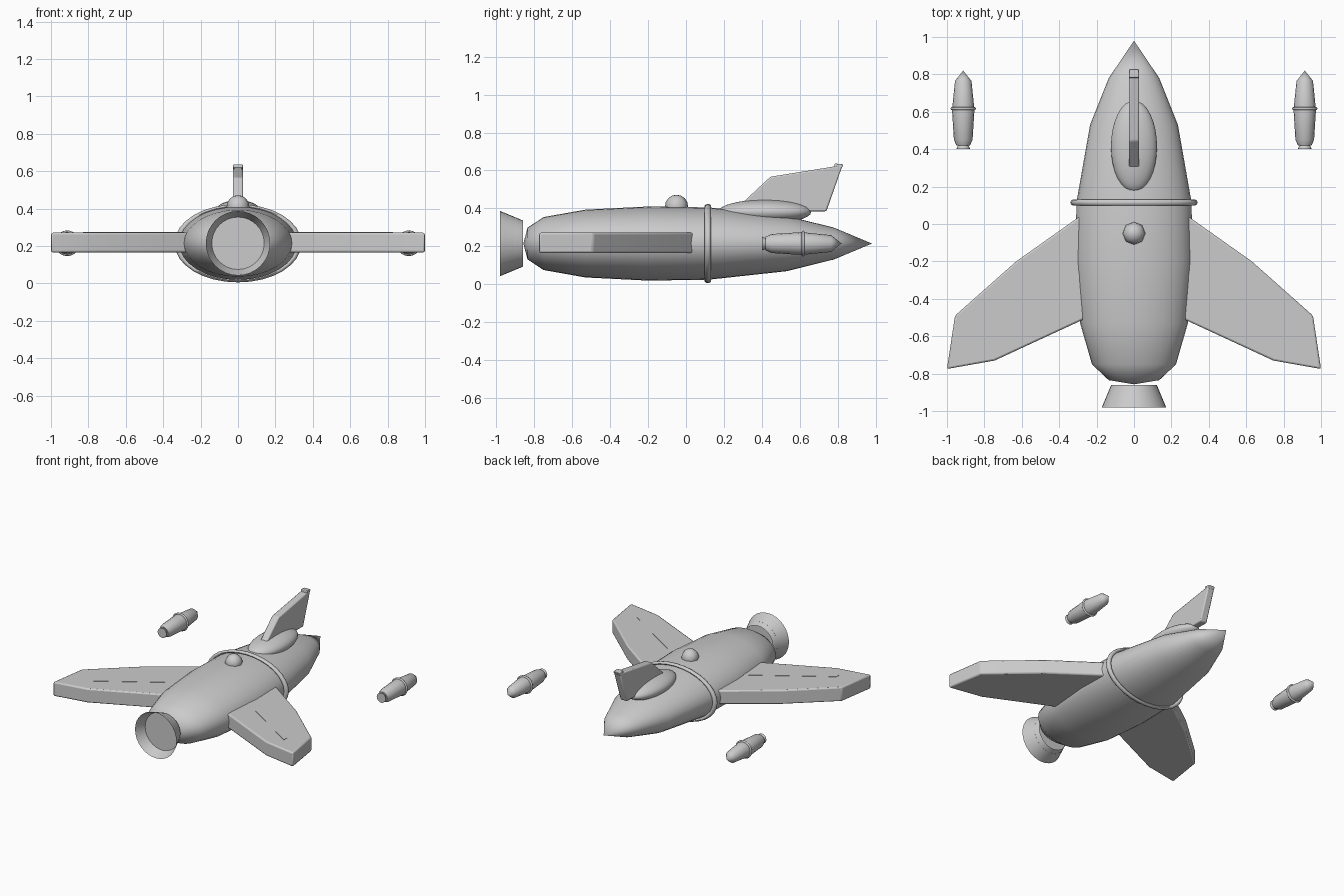
import bpy, bmesh, math
from mathutils import Vector, Matrix

if "Cube" in bpy.data.objects:
    bpy.data.objects.remove(bpy.data.objects["Cube"])

AXIS_Z = 0.215  # height of the long axis


def finish(name, bm, angle=40, bevel=0):
    bmesh.ops.recalc_face_normals(bm, faces=bm.faces)
    me = bpy.data.meshes.new(name)
    bm.to_mesh(me)
    bm.free()
    ob = bpy.data.objects.new(name, me)
    bpy.context.collection.objects.link(ob)
    if bevel:
        m = ob.modifiers.new("Bevel", 'BEVEL')
        m.width, m.segments, m.limit_method = bevel, 2, 'ANGLE'
    bpy.ops.object.select_all(action='DESELECT')
    ob.select_set(True)
    bpy.context.view_layer.objects.active = ob
    bpy.ops.object.shade_smooth_by_angle(angle=math.radians(angle))
    return ob


def lathe(name, profile, x=0, flat=1, segs=32, closed=False, angle=40):
    """Revolve (y, radius) points about the y direction, height scaled by flat."""
    bm = bmesh.new()
    rings = []
    for y, r in profile:
        if r == 0:
            rings.append([bm.verts.new((x, y, AXIS_Z))] * segs)
        else:
            rings.append([bm.verts.new((x + r * math.cos(2 * math.pi * i / segs), y,
                          AXIS_Z + flat * r * math.sin(2 * math.pi * i / segs)))
                          for i in range(segs)])
    pairs = list(zip(rings, rings[1:]))
    if closed:
        pairs.append((rings[-1], rings[0]))
    for a, b in pairs:
        for i in range(segs):
            j = (i + 1) % segs
            bm.faces.new(list(dict.fromkeys((a[i], a[j], b[j], b[i]))))
    return finish(name, bm, angle)


def band(name, y, radius, tube, x=0, flat=1):
    pts = [(y + tube * math.cos(k * math.pi / 4), radius + tube * math.sin(k * math.pi / 4))
           for k in range(8)]
    return lathe(name, pts, x, flat, closed=True, angle=60)


def slab(name, outline, offset, bevel=0):
    """Extrude a flat outline along an offset vector."""
    bm = bmesh.new()
    f = bm.faces.new([bm.verts.new(p) for p in outline])
    ext = bmesh.ops.extrude_face_region(bm, geom=[f])
    bmesh.ops.translate(bm, vec=Vector(offset),
                        verts=[v for v in ext['geom'] if isinstance(v, bmesh.types.BMVert)])
    return finish(name, bm, 30, bevel)


def ellipsoid(name, center, radii, u, v):
    bm = bmesh.new()
    bmesh.ops.create_uvsphere(bm, u_segments=u, v_segments=v, radius=1,
                              matrix=Matrix.LocRotScale(Vector(center), None, Vector(radii)))
    return finish(name, bm, 60)


# Fuselage and its collar
lathe("fuselage", [(-0.857, 0), (-0.835, 0.135), (-0.75, 0.225), (-0.53, 0.288),
                   (-0.2, 0.315), (0.12, 0.307), (0.53, 0.235), (0.78, 0.135),
                   (0.98, 0)], flat=0.62, angle=60)
band("fuselage_collar", 0.115, 0.323, 0.017, flat=0.615)

# Engine nozzle with inner disc
lathe("engine_nozzle", [(-0.86, 0.122), (-0.98, 0.172)])
lathe("engine_disc", [(-0.905, 0), (-0.905, 0.14), (-0.895, 0.137), (-0.895, 0)])

# Canopy fairing and dome
ellipsoid("canopy", (0, 0.415, 0.382), (0.123, 0.245, 0.064), 32, 16)
ellipsoid("dome", (0, -0.05, 0.411), (0.061, 0.061, 0.061), 8, 8)

# Tail fin and tip
fin = [(0.25, 0.385), (0.445, 0.567), (0.825, 0.628), (0.74, 0.385)]
slab("tail_fin", [(-0.028, y, z) for y, z in fin], (0.056, 0, 0), 0.008)
tip = [(0.78, 0.61), (0.783, 0.637), (0.83, 0.632), (0.82, 0.61)]
slab("tail_fin_tip", [(-0.026, y, z) for y, z in tip], (0.052, 0, 0), 0.005)

# Wings, wing strips and the outboard pods, one set per side
wing = [(0.15, 0.14), (0.63, -0.20), (0.957, -0.49), (1.0, -0.775), (0.745, -0.73), (0.15, -0.455)]
strip = [(0.22, -0.217), (0.83, -0.605), (0.83, -0.64), (0.22, -0.25)]
for s, side in ((1, "right"), (-1, "left")):
    slab("wing_" + side, [(s * x, y, 0.165) for x, y in wing], (0, 0, 0.107), 0.01)
    slab("wing_strip_" + side, [(s * x, y, 0.25) for x, y in strip], (0, 0, 0.024))
    px = s * 0.913
    lathe("pod_" + side, [(0.42, 0), (0.42, 0.036), (0.45, 0.05), (0.61, 0.06),
                          (0.765, 0.044), (0.82, 0)], px, segs=16)
    band("pod_collar_" + side, 0.617, 0.06, 0.008, px)
    lathe("pod_nozzle_" + side, [(0.43, 0.024), (0.4, 0.037), (0.4, 0)], px, segs=16)
